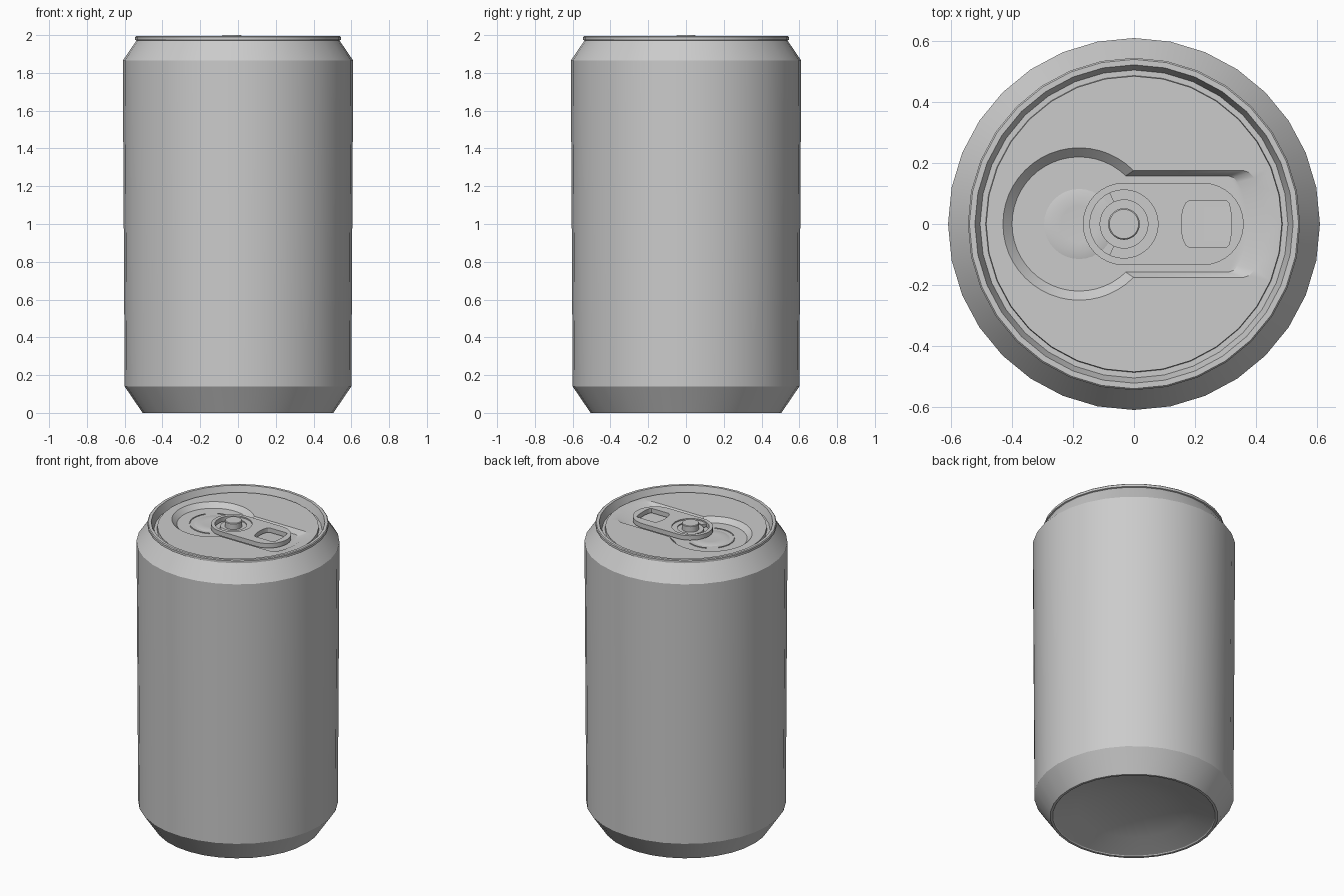
import bpy
import bmesh
from math import sin, cos, asin, pi, radians

if "Cube" in bpy.data.objects:
    bpy.data.objects.remove(bpy.data.objects["Cube"], do_unlink=True)

metal = bpy.data.materials.new("grey metal")
metal.use_nodes = True
GREY = (0.6, 0.6, 0.6, 1)
metal.diffuse_color = GREY
metal.node_tree.nodes["Principled BSDF"].inputs["Base Color"].default_value = GREY

SEG = 32
LID_Z, FLOOR_Z, TAB_Z = 1.965, 1.935, 1.975
RIVET_X, MOUTH_X = -0.033, -0.18


def finish(name, bm):
    mesh = bpy.data.meshes.new(name)
    bm.to_mesh(mesh)
    bm.free()
    mesh.materials.append(metal)
    obj = bpy.data.objects.new(name, mesh)
    bpy.context.collection.objects.link(obj)
    bpy.ops.object.select_all(action="DESELECT")
    obj.select_set(True)
    bpy.context.view_layer.objects.active = obj
    bpy.ops.object.shade_smooth_by_angle(angle=radians(30))
    return obj


def arc(cx, rx, ry, start, end, n):
    """Points along an elliptical arc, angles in degrees."""
    steps = [radians(start + (end - start) * i / n) for i in range(n + 1)]
    return [(cx + rx * cos(t), ry * sin(t)) for t in steps]


def circle(cx, r, n=SEG):
    return arc(cx, r, r, 0, 360, n)[:-1]


def band(cx, inner, outer, start, end, n=20):
    """Outline of part of a flat ring."""
    return arc(cx, outer, outer, start, end, n) + arc(cx, inner, inner, end, start, n)


def ring(bm, points, z):
    return [bm.verts.new((x, y, z)) for x, y in points]


def bridge(bm, low, high):
    for k in range(len(low)):
        j = (k + 1) % len(low)
        bm.faces.new((low[k], low[j], high[j], high[k]))


def fill(bm, rings):
    """Flat upward faces between an outer ring and its holes."""
    edges = [bm.edges.get((r[k - 1], r[k])) or bm.edges.new((r[k - 1], r[k]))
             for r in rings for k in range(len(r))]
    made = bmesh.ops.triangle_fill(bm, edges=edges, use_beauty=True, normal=(0, 0, 1))
    for face in [g for g in made["geom"] if isinstance(g, bmesh.types.BMFace)]:
        face.normal_update()
        if face.normal.z < 0:
            face.normal_flip()


def lathe(name, profile, cx=0):
    bm = bmesh.new()
    rings = [ring(bm, circle(cx, r), z) for r, z in profile]
    for low, high in zip(rings, rings[1:]):
        bridge(bm, low, high)
    bmesh.ops.remove_doubles(bm, verts=bm.verts, dist=0.00001)
    return finish(name, bm)


def plate(name, loops, bottom, top):
    bm = bmesh.new()
    fill(bm, [ring(bm, loop, bottom) for loop in loops])
    grown = bmesh.ops.extrude_face_region(bm, geom=bm.faces[:], use_keep_orig=True)
    verts = [g for g in grown["geom"] if isinstance(g, bmesh.types.BMVert)]
    bmesh.ops.translate(bm, verts=verts, vec=(0, 0, top - bottom))
    bmesh.ops.recalc_face_normals(bm, faces=bm.faces)
    return finish(name, bm)


def keyhole(radius, width, end, bulge):
    """Round mouth joined to a straight slot with a bowed end."""
    a = asin(width / radius) * 180 / pi
    return (arc(MOUTH_X, radius, radius, a, 360 - a, 36)
            + arc(end, bulge, width, -90, 90, 12))


# Can wall: domed base, chamfered foot, side, shoulder, rolled rim and groove
lathe("can_body", [
    (0, 0.09), (0.18, 0.09), (0.34, 0.05), (0.485, 0.006), (0.49, 0), (0.505, 0),
    (0.6, 0.14), (0.61, 1.865), (0.537, 1.972), (0.545, 1.975), (0.545, 1.99),
    (0.54, 1.995), (0.522, 1.995), (0.505, 1.945), (0.487, 1.945), (0.485, LID_Z)])

# Lid with a sunken keyhole panel
bm = bmesh.new()
edge = ring(bm, circle(0, 0.485), LID_Z)
brink = ring(bm, keyhole(0.25, 0.175, 0.36, 0.07), LID_Z)
foot = ring(bm, keyhole(0.22, 0.158, 0.31, 0.06), FLOOR_Z)
fill(bm, [edge, brink])
bridge(bm, brink, foot)
fill(bm, [foot])
finish("lid", bm)

# Opening panel: low dome and broken score lines
lathe("mouth_dome", [(0.115, FLOOR_Z), (0.09, FLOOR_Z + 0.006),
                     (0.06, FLOOR_Z + 0.004), (0, FLOOR_Z + 0.004)], MOUTH_X)
for i, (start, end) in enumerate([(65, 115), (145, 215), (230, 295)]):
    plate(f"score_line_{i + 1}", [band(MOUTH_X, 0.14, 0.146, start, end)],
          FLOOR_Z - 0.002, FLOOR_Z + 0.004)

# Pull tab with rivet hole and finger hole
outline = arc(RIVET_X, 0.135, 0.135, 90, 270, 16) + arc(0.225, 0.135, 0.135, -90, 90, 16)
finger_hole = (arc(0.18, 0.025, 0.075, 90, 270, 8)
               + arc(0.305, 0.015, 0.075, -90, 90, 8))
plate("pull_tab", [outline, circle(RIVET_X, 0.112), finger_hole], TAB_Z - 0.03, TAB_Z)

# Tongue, its stepped collar and the rivet
plate("tab_tongue", [circle(RIVET_X, 0.08)], TAB_Z - 0.03, TAB_Z - 0.015)
plate("tab_collar", [band(RIVET_X, 0.079, 0.113, -115, 115)], TAB_Z - 0.03, TAB_Z - 0.008)
lathe("rivet", [(0.052, FLOOR_Z), (0.052, 1.996), (0.048, 2), (0, 2)], RIVET_X)
